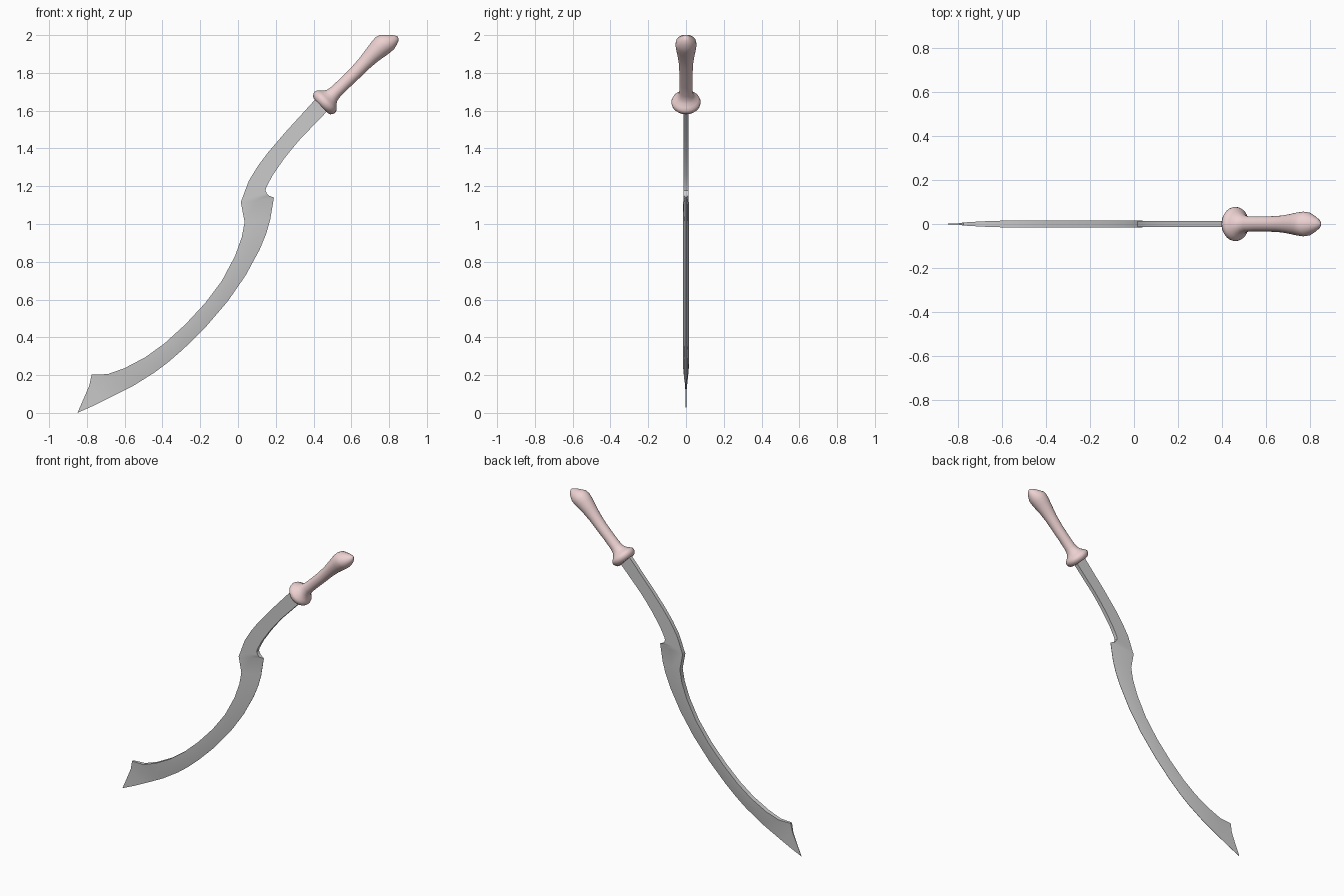
import bpy, math
from mathutils import Vector


def make_object(name, verts, faces, angle):
    mesh = bpy.data.meshes.new(name)
    mesh.from_pydata(verts, [], faces)
    obj = bpy.data.objects.new(name, mesh)
    bpy.context.collection.objects.link(obj)
    bpy.ops.object.select_all(action='DESELECT')
    obj.select_set(True)
    bpy.context.view_layer.objects.active = obj
    bpy.ops.object.mode_set(mode='EDIT')
    bpy.ops.mesh.select_all(action='SELECT')
    bpy.ops.mesh.remove_doubles(threshold=0.0001)
    bpy.ops.mesh.normals_make_consistent(inside=False)
    bpy.ops.object.mode_set(mode='OBJECT')
    bpy.ops.object.shade_smooth_by_angle(angle=math.radians(angle))
    return obj


def loft(rings):
    # skin equal-sized rings and cap both ends
    n = len(rings[0])
    verts = [v for ring in rings for v in ring]
    faces = [(i * n + j, i * n + (j + 1) % n, (i + 1) * n + (j + 1) % n, (i + 1) * n + j)
             for i in range(len(rings) - 1) for j in range(n)]
    faces += [tuple(range(n)), tuple(range(len(verts) - n, len(verts)))]
    return verts, faces


# blade stations from tip to guard: spine x, z and cutting edge x, z
stations = [
    (-0.85, 0.0, -0.846, 0.002), (-0.813, 0.085, -0.765, 0.038),
    (-0.787, 0.145, -0.70, 0.07), (-0.775, 0.203, -0.63, 0.105),
    (-0.69, 0.205, -0.555, 0.143), (-0.60, 0.237, -0.44, 0.215),
    (-0.49, 0.295, -0.37, 0.268), (-0.39, 0.367, -0.29, 0.337),
    (-0.28, 0.467, -0.175, 0.45), (-0.175, 0.58, -0.055, 0.59),
    (-0.085, 0.70, 0.04, 0.727), (-0.016, 0.83, 0.115, 0.865),
    (0.02, 0.93, 0.15, 0.95), (0.035, 1.01, 0.170, 1.02),
    (0.015, 1.115, 0.19, 1.14), (0.02, 1.13, 0.163, 1.15),
    (0.025, 1.142, 0.152, 1.163), (0.03, 1.156, 0.146, 1.178),
    (0.038, 1.178, 0.15, 1.195), (0.058, 1.23, 0.183, 1.257),
    (0.106, 1.308, 0.24, 1.34), (0.16, 1.38, 0.285, 1.397),
    (0.25, 1.485, 0.33, 1.45), (0.405, 1.655, 0.472, 1.597),
    (0.43, 1.68, 0.495, 1.62),
]
tip_thickness = [0.001, 0.002, 0.004, 0.007, 0.012]
rings = []
for i, (bx, bz, ex, ez) in enumerate(stations):
    spine = tip_thickness[i] if i < 5 else (0.015 if i < 15 else 0.0125)
    edge = 0.001 if i < 15 else 0.0125
    mid = spine * 0.75 if i < 15 else 0.0125
    mx, mz = (bx + ex) / 2, (bz + ez) / 2
    rings.append([(bx, -spine, bz), (mx, -mid, mz), (ex, -edge, ez),
                  (ex, edge, ez), (mx, mid, mz), (bx, spine, bz)])
make_object("blade", *loft(rings), 30)

# handle with flared guard and rounded pommel: distance, radius, sideways offset
profile = [
    (-0.012, 0.03, 0), (-0.012, 0.055, 0), (-0.007, 0.066, 0), (0.005, 0.075, 0),
    (0.018, 0.078, 0), (0.030, 0.074, 0), (0.040, 0.064, 0), (0.053, 0.050, 0),
    (0.070, 0.040, 0), (0.095, 0.035, 0), (0.16, 0.034, 0), (0.24, 0.035, 0),
    (0.31, 0.038, 0.003), (0.37, 0.045, 0.006), (0.42, 0.053, 0.006),
    (0.45, 0.056, 0.005), (0.475, 0.053, 0.001), (0.50, 0.038, -0.008),
    (0.522, 0.022, -0.015), (0.535, 0.004, -0.018),
]
center = Vector((0.448, 0, 1.633))
axis = Vector((0.72, 0, 0.695)).normalized()
side = Vector((-axis.z, 0, axis.x))
across = Vector((0, 1, 0))
rings = []
for d, r, off in profile:
    c = center + axis * d + side * off
    rings.append([c + side * (r * math.cos(a)) + across * (r * math.sin(a))
                  for a in (2 * math.pi * k / 32 for k in range(32))])
handle = make_object("handle", *loft(rings), 60)
pink = bpy.data.materials.new("handle_pink")
pink.diffuse_color = (0.85, 0.64, 0.64, 1)
handle.data.materials.append(pink)
